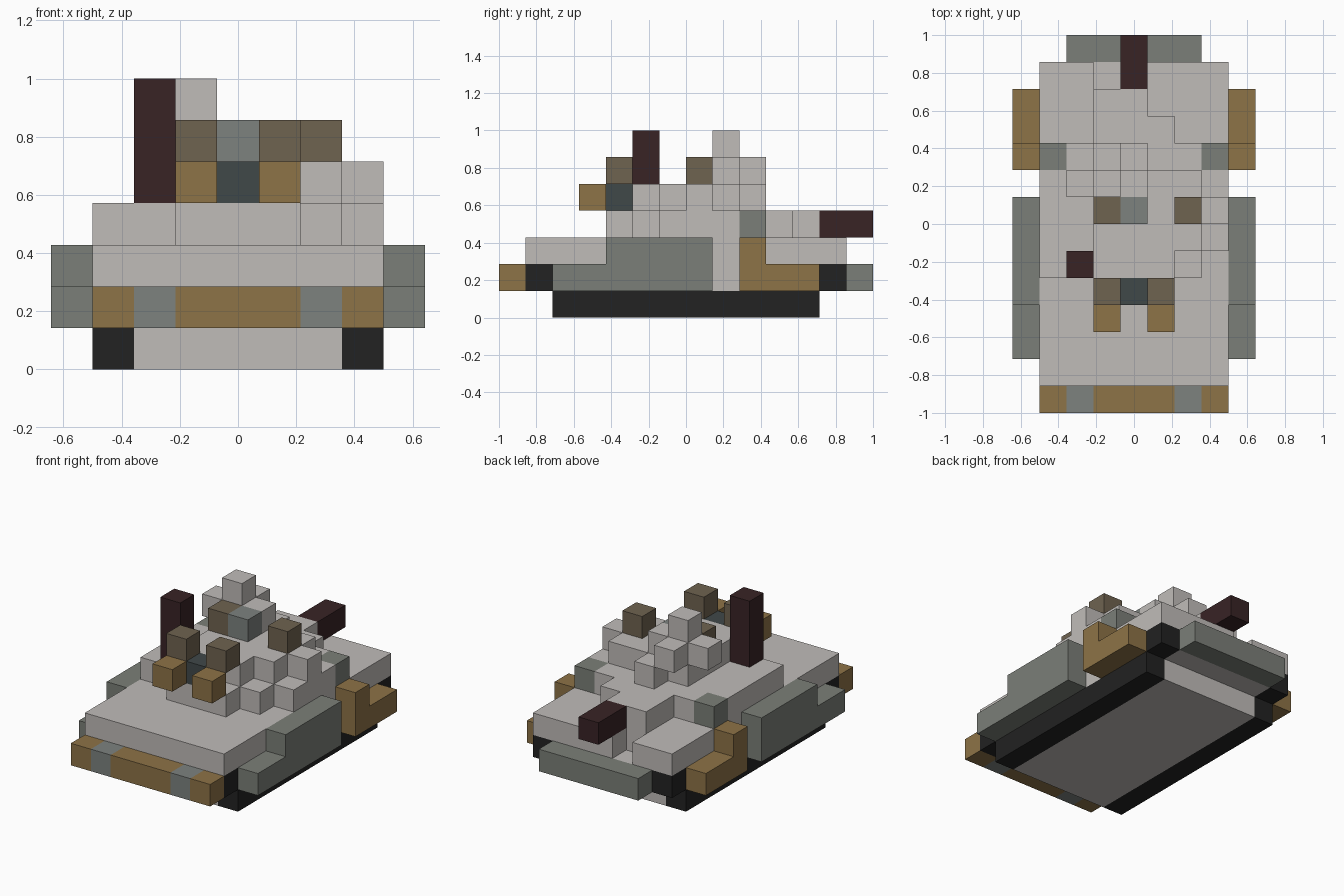
import bpy
import bmesh
from mathutils import Vector

cube = bpy.data.objects.get("Cube")
if cube:
    bpy.data.objects.remove(cube, do_unlink=True)

UNIT = 1 / 7                      # edge of one block
ORIGIN = Vector((-4.5, -7, 0))    # grid corner, in blocks


def to_linear(byte):
    c = byte / 255
    return c / 12.92 if c < 0.04045 else ((c + 0.055) / 1.055) ** 2.4


def make_material(name, hex_code):
    rgb = [to_linear(b) for b in bytes.fromhex(hex_code)]
    mat = bpy.data.materials.new(name)
    mat.use_nodes = True
    mat.diffuse_color = (*rgb, 1)
    mat.node_tree.nodes["Principled BSDF"].inputs["Base Color"].default_value = (*rgb, 1)
    return mat


pale = make_material("pale stone", "c0bcb9")
sage = make_material("sage grey", "7b7f78")
steel = make_material("steel grey", "7d827f")
tan = make_material("tan", "8d7347")
umber = make_material("umber", "6f6350")
slate = make_material("dark slate", "404849")
maroon = make_material("dark maroon", "382325")
rubber = make_material("black rubber", "222222")


def blocks(name, mat, *boxes, mirror=False):
    """Join boxes, each given as x, y, z start and x, y, z size in blocks."""
    boxes = list(boxes)
    if mirror:
        boxes += [(9 - x - w, y, z, w, d, h) for x, y, z, w, d, h in boxes]
    bm = bmesh.new()
    for x, y, z, w, d, h in boxes:
        size = Vector((w, d, h))
        centre = ORIGIN + Vector((x, y, z)) + size / 2
        for v in bmesh.ops.create_cube(bm, size=1)["verts"]:
            v.co = (v.co * size + centre) * UNIT
    mesh = bpy.data.meshes.new(name)
    bm.to_mesh(mesh)
    bm.free()
    mesh.materials.append(mat)
    obj = bpy.data.objects.new(name, mesh)
    bpy.context.scene.collection.objects.link(obj)


# Running gear and lower hull
blocks("track", rubber, (1, 2, 0, 1, 10, 1), (1, 1, 1, 1, 1, 1), (1, 12, 1, 1, 1, 1), mirror=True)
blocks("belly", pale, (2, 2, 0, 5, 10, 1), (2, 1, 1, 5, 12, 1))
blocks("hull_side", pale, (1, 2, 1, 1, 10, 1), mirror=True)

# Deck with a notch beside the rear barrel
blocks("deck", pale, (1, 1, 2, 7, 11, 1), (1, 12, 2, 2, 1, 1), (4, 12, 2, 4, 1, 1))

# Side skirts and rear guards
blocks("side_skirt", sage, (0, 2, 1, 1, 6, 1), (0, 4, 2, 1, 4, 1), mirror=True)
blocks("rear_guard", tan, (0, 9, 1, 1, 3, 1), (0, 9, 2, 1, 1, 1), mirror=True)

# Bumpers
blocks("front_bumper", tan, (1, 0, 1, 1, 1, 1), (3, 0, 1, 3, 1, 1), (7, 0, 1, 1, 1, 1))
blocks("front_lamp", steel, (2, 0, 1, 1, 1, 1), mirror=True)
blocks("rear_bumper", sage, (2, 13, 1, 5, 1, 1))

# Superstructure
blocks("cabin_base", pale,
       (3, 4, 3, 3, 1, 1), (1, 5, 3, 6, 1, 1), (1, 6, 3, 7, 3, 1),
       (2, 9, 3, 5, 1, 1), (3, 10, 3, 3, 1, 1), (3, 11, 3, 2, 1, 1))
blocks("cabin_post", sage, (1, 9, 3, 1, 1, 1), mirror=True)
blocks("cabin_top", pale,
       (3, 5, 4, 3, 1, 1), (3, 6, 4, 4, 3, 1), (7, 7, 4, 1, 1, 1))
blocks("rear_stack", pale,
       (4, 9, 4, 1, 1, 1), (2, 8, 5, 3, 1, 1), (3, 9, 5, 1, 1, 1), (3, 8, 6, 1, 1, 1))

# Roof and nose details
blocks("nose_tip", tan, (3, 3, 4, 1, 1, 1), mirror=True)
blocks("nose_top", umber, (3, 4, 5, 1, 1, 1), mirror=True)
blocks("nose_core", slate, (4, 4, 4, 1, 1, 1))
blocks("roof_knob", umber, (3, 7, 5, 1, 1, 1), (6, 7, 5, 1, 1, 1))
blocks("roof_hatch", steel, (4, 7, 5, 1, 1, 1))

# Chimney and rear barrel
blocks("chimney", maroon, (2, 5, 4, 1, 1, 3))
blocks("rear_barrel", maroon, (4, 12, 3, 1, 2, 1))
